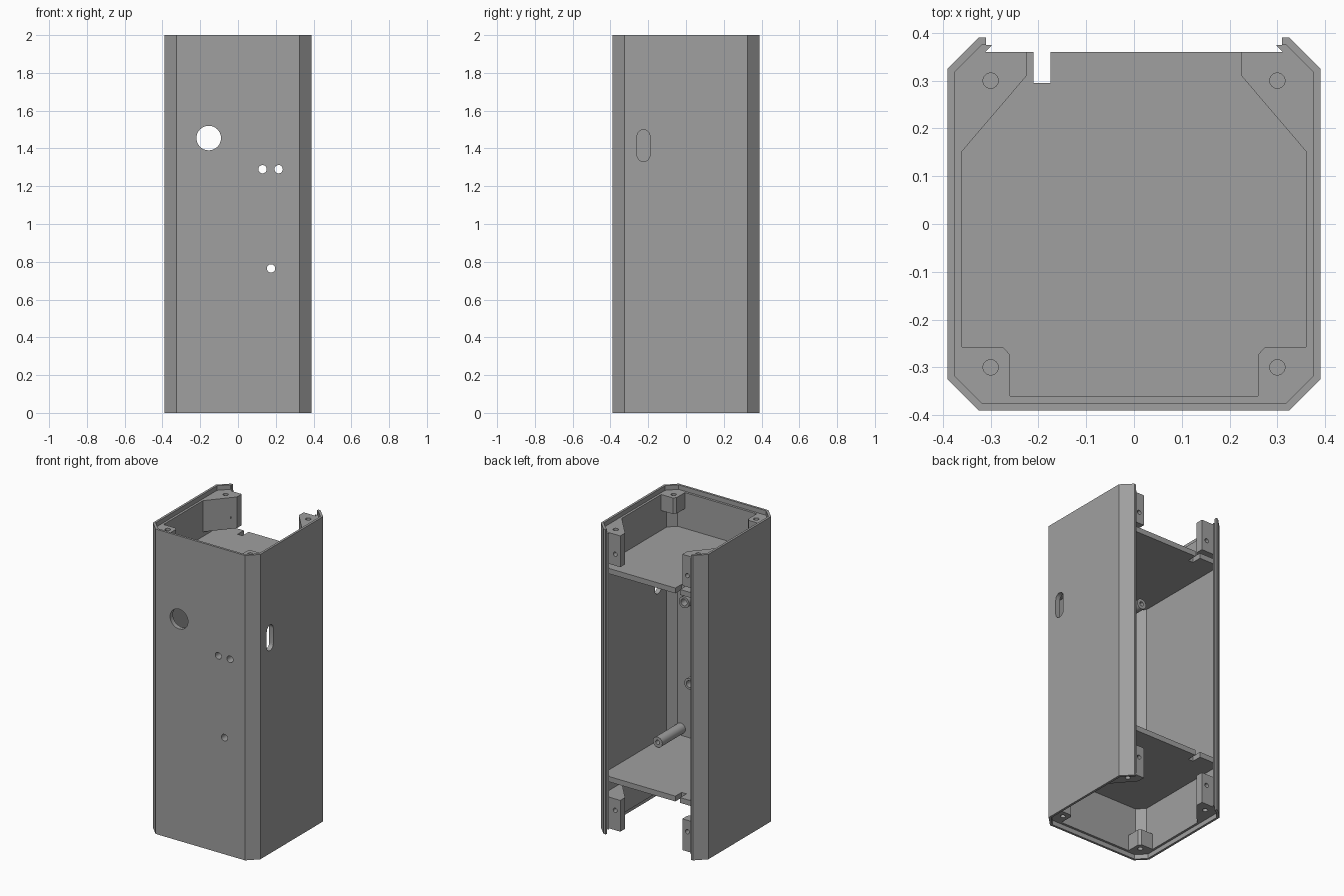
import bpy, bmesh, math
from mathutils import Matrix, Vector

if "Cube" in bpy.data.objects:
    bpy.data.objects.remove(bpy.data.objects["Cube"])

grey = bpy.data.materials.new("grey_plastic")
grey.diffuse_color = (0.35, 0.35, 0.35, 1)
grey.use_nodes = True
grey.node_tree.nodes["Principled BSDF"].inputs["Base Color"].default_value = grey.diffuse_color


def make(name, bm):
    bmesh.ops.recalc_face_normals(bm, faces=bm.faces)
    me = bpy.data.meshes.new(name)
    bm.to_mesh(me)
    bm.free()
    me.materials.append(grey)
    ob = bpy.data.objects.new(name, me)
    bpy.context.collection.objects.link(ob)
    return ob


def prism(name, pts, z0, z1):
    """Extrude an xy profile from z0 to z1."""
    bm = bmesh.new()
    f = bm.faces.new([bm.verts.new((x, y, z0)) for x, y in pts])
    top = bmesh.ops.extrude_face_region(bm, geom=[f])["geom"]
    bmesh.ops.translate(bm, vec=(0, 0, z1 - z0),
                        verts=[v for v in top if isinstance(v, bmesh.types.BMVert)])
    return make(name, bm)


def rod(name, a, b, r, n=32):
    """Cylinder from point a to point b."""
    a, b = Vector(a), Vector(b)
    bm = bmesh.new()
    m = Matrix.Translation((a + b) / 2) @ (b - a).to_track_quat('Z', 'Y').to_matrix().to_4x4()
    bmesh.ops.create_cone(bm, cap_ends=True, segments=n, radius1=r, radius2=r,
                          depth=(b - a).length, matrix=m)
    return make(name, bm)


def cut(ob, cutters):
    """Subtract the cutters, bake the result and remove them."""
    for c in cutters:
        m = ob.modifiers.new("cut", 'BOOLEAN')
        m.operation, m.solver, m.object = 'DIFFERENCE', 'EXACT', c
    dg = bpy.context.evaluated_depsgraph_get()
    me = bpy.data.meshes.new_from_object(ob.evaluated_get(dg))
    ob.modifiers.clear()
    ob.data = me
    for c in cutters:
        bpy.data.objects.remove(c)


def octagon(h, c):
    return [(h, -c), (h, c), (c, h), (-c, h), (-h, c), (-h, -c), (-c, -h), (c, -h)]


def mirror(pts):
    return [(-x, y) for x, y in reversed(pts)]


# Outer shell: chamfered sleeve, open at the back, with hooked panel lips
half = [(0.39, -0.325), (0.39, 0.325), (0.325, 0.39), (0.31, 0.39), (0.31, 0.375),
        (0.297, 0.375), (0.311, 0.36), (0.313, 0.36), (0.36, 0.313), (0.36, -0.313),
        (0.313, -0.36)]
inner, outer = half[10:], half[:10]
profile = [(0.325, -0.39)] + outer + inner + mirror(outer + inner) + [(-0.325, -0.39)]
shell = prism("outer_shell", profile, 0, 2)

# Cap recesses at both ends, front holes and the side slot
led_holes = [(0.13, 1.29), (0.215, 1.29), (0.175, 0.765)]
cutters = [prism("recess", octagon(0.375, 0.318), z0, z1)
           for z0, z1 in ((-0.1, 0.03), (1.97, 2.1))]
cutters.append(rod("big_hole", (-0.155, -0.5, 1.455), (-0.155, -0.3, 1.455), 0.065, 48))
for x, z in led_holes:
    cutters.append(rod("led_hole", (x, -0.5, z), (x, -0.3, z), 0.022))
bm = bmesh.new()
slot = []
for i in range(26):
    a = math.pi * (i if i < 13 else i - 1) / 12
    zc = 1.465 if i < 13 else 1.365
    slot.append(bm.verts.new((0.3, -0.225 + 0.034 * math.cos(a), zc + 0.034 * math.sin(a))))
f = bm.faces.new(slot)
g = bmesh.ops.extrude_face_region(bm, geom=[f])["geom"]
bmesh.ops.translate(bm, vec=(0.2, 0, 0), verts=[v for v in g if isinstance(v, bmesh.types.BMVert)])
cutters.append(make("slot_cutter", bm))
cut(shell, cutters)

# Two shelves with a cable notch at the back edge
shelf = [(0.36, -0.313), (0.36, 0.313), (0.313, 0.36), (-0.175, 0.36), (-0.175, 0.295),
         (-0.21, 0.295), (-0.21, 0.36), (-0.313, 0.36), (-0.36, 0.313), (-0.36, -0.313),
         (-0.313, -0.36), (0.313, -0.36)]
prism("upper_shelf", shelf, 1.70, 1.735)
prism("lower_shelf", shelf, 0.335, 0.37)

# Corner screw posts at both ends
back = [(0.36, 0.152), (0.36, 0.313), (0.313, 0.36), (0.225, 0.36), (0.225, 0.31)]
front = [(0.36, -0.257), (0.275, -0.257), (0.26, -0.273), (0.26, -0.36),
         (0.313, -0.36), (0.36, -0.313)]
for side, s in (("right", 1), ("left", -1)):
    for end, z0, d in (("upper", 1.97, -1), ("lower", 0.03, 1)):
        for place, pts, h, y in (("back", back, 0.205, 0.3), ("front", front, 0.105, -0.3)):
            p = pts if s > 0 else mirror(pts)
            za, zb = sorted((z0, z0 + d * h))
            post = prism(f"{end}_{place}_{side}_post", p, za, zb)
            holes = [rod("screw_hole", (s * 0.3, y, z0 - d * 0.05),
                         (s * 0.3, y, z0 + d * 0.08), 0.016, 24)]
            if place == "back":
                zh = z0 + d * 0.13
                holes.append(rod("panel_hole", (s * 0.262, 0.4, zh),
                                 (s * 0.262, 0.28, zh), 0.014, 24))
            cut(post, holes)

# Collars behind the small front holes
for i, (x, z) in enumerate(led_holes):
    c = rod(f"light_collar_{i + 1}", (x, -0.36, z), (x, -0.285, z), 0.037)
    cut(c, [rod("bore", (x, -0.5, z), (x, -0.2, z), 0.022)])

# Long board standoffs on the inside of the front wall
for x in (0.29, -0.16):
    for z in (0.416, 1.58):
        p = rod("board_standoff", (x, -0.36, z), (x, -0.12, z), 0.034)
        cut(p, [rod("bore", (x, -0.22, z), (x, -0.05, z), 0.014, 24)])

# Smooth the round parts while keeping edges sharp
for ob in bpy.context.collection.objects:
    ob.select_set(True)
    bpy.context.view_layer.objects.active = ob
bpy.ops.object.shade_smooth_by_angle(angle=math.radians(30))
